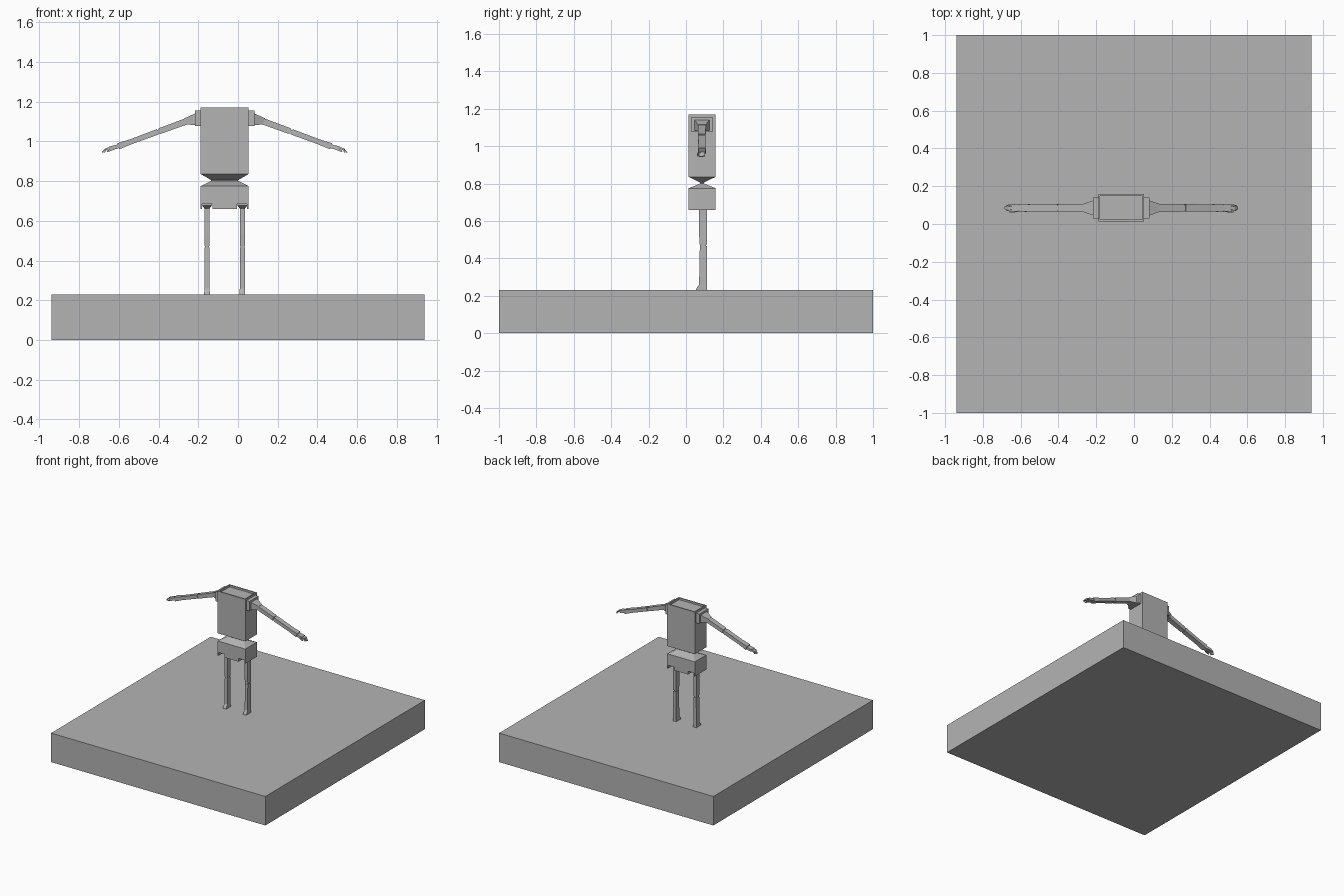
import bpy, bmesh, math
from mathutils import Vector

if "Cube" in bpy.data.objects:
    bpy.data.objects.remove(bpy.data.objects["Cube"])

CX, CY = -0.067, 0.086          # figure axis
mat = bpy.data.materials.new("plain_grey")
mat.diffuse_color = (0.456, 0.456, 0.456, 1)
mat.use_nodes = True
mat.node_tree.nodes["Principled BSDF"].inputs["Base Color"].default_value = mat.diffuse_color


def make(name, bm):
    bmesh.ops.recalc_face_normals(bm, faces=bm.faces)
    me = bpy.data.meshes.new(name)
    bm.to_mesh(me)
    bm.free()
    me.materials.append(mat)
    ob = bpy.data.objects.new(name, me)
    bpy.context.collection.objects.link(ob)
    return ob


def loft(name, rings):
    """Skin a list of four-point rings and cap both ends."""
    bm = bmesh.new()
    vs = [[bm.verts.new(p) for p in r] for r in rings]
    for a, b in zip(vs, vs[1:]):
        for i in range(4):
            j = (i + 1) % 4
            bm.faces.new((a[i], a[j], b[j], b[i]))
    bm.faces.new(vs[0])
    bm.faces.new(vs[-1])
    return make(name, bm)


def flat(x, y, z, hx, hy):
    """Horizontal rectangle ring."""
    return [(x - hx, y - hy, z), (x + hx, y - hy, z),
            (x + hx, y + hy, z), (x - hx, y + hy, z)]


def cross(s, u, z, h, hy, tilt=20, dy=0):
    """Ring across an arm at distance u from the figure axis; s is the side."""
    t = math.radians(tilt)
    n = Vector((s * math.sin(t), 0, math.cos(t))) * h
    c = Vector((CX + s * u, CY - 0.001 + dy, z))
    y = Vector((0, hy, 0))
    return [c - n - y, c - n + y, c + n + y, c + n - y]


# Base slab
loft("base", [flat(0, 0, 0, 0.94, 1), flat(0, 0, 0.23, 0.94, 1)])

# Torso with tapered underside and recessed top
loft("torso", [flat(CX, CY, 0.806, 0.07, 0.011), flat(CX, CY, 0.836, 0.121, 0.072),
               flat(CX, CY, 1.17, 0.121, 0.072), flat(CX, CY, 1.17, 0.112, 0.063),
               flat(CX, CY, 1.155, 0.112, 0.063)])

# Waist link
loft("waist", [flat(CX, CY, 0.797, 0.068, 0.010), flat(CX, CY, 0.81, 0.068, 0.010)])

# Pelvis: sloped cap over a block notched for the legs
loft("pelvis_top", [flat(CX, CY, 0.70, 0.121, 0.072), flat(CX, CY, 0.775, 0.121, 0.072),
                    flat(CX, CY, 0.80, 0.07, 0.011)])
right = [(0.062, 0.659), (0.062, 0.685), (0.113, 0.685), (0.113, 0.659),
         (0.121, 0.659), (0.121, 0.70)]
outline = [(-x, z) for x, z in reversed(right)] + right
bm = bmesh.new()
f = bm.faces.new([bm.verts.new((CX + x, CY - 0.072, z)) for x, z in outline])
ext = bmesh.ops.extrude_face_region(bm, geom=[f])
bmesh.ops.translate(bm, vec=(0, 0.144, 0),
                    verts=[v for v in ext["geom"] if isinstance(v, bmesh.types.BMVert)])
make("pelvis_notched_block", bm)

for s, side in ((-1, "left"), (1, "right")):
    # Legs
    x, y = CX + s * 0.089, 0.091
    loft(side + "_hip_joint", [flat(x, CY, 0.686, 0.025, 0.055), flat(x, CY, 0.678, 0.025, 0.055),
                               flat(x, y, 0.662, 0.013, 0.021)])
    loft(side + "_thigh", [flat(x, y, 0.67, 0.013, 0.021), flat(x, y, 0.53, 0.013, 0.021),
                           flat(x, y + 0.001, 0.474, 0.013, 0.019)])
    loft(side + "_knee", [flat(x, y, 0.48, 0.010, 0.015), flat(x, y, 0.46, 0.010, 0.015)])
    loft(side + "_shin", [flat(x, y + 0.002, 0.466, 0.012, 0.019),
                          flat(x, y, 0.26, 0.013, 0.021),
                          flat(x, y - 0.007, 0.24, 0.014, 0.028),
                          flat(x, y - 0.008, 0.229, 0.014, 0.030)])

    # Shoulder block and flared socket
    loft(side + "_shoulder", [cross(s, 0.118, 1.116, 0.039, 0.056, 0),
                              cross(s, 0.149, 1.116, 0.039, 0.056, 0)])
    loft(side + "_shoulder_flare", [cross(s, 0.147, 1.112, 0.029, 0.040, 0),
                                    cross(s, 0.197, 1.100, 0.017, 0.021)])
    # Arm
    loft(side + "_upper_arm", [cross(s, 0.195, 1.100, 0.016, 0.021),
                               cross(s, 0.329, 1.051, 0.015, 0.020)])
    loft(side + "_elbow", [cross(s, 0.322, 1.053, 0.010, 0.015),
                           cross(s, 0.345, 1.045, 0.010, 0.015)])
    loft(side + "_forearm", [cross(s, 0.337, 1.048, 0.014, 0.020),
                             cross(s, 0.470, 0.999, 0.013, 0.019),
                             cross(s, 0.536, 0.975, 0.016, 0.021)])
    # Hand: palm, four curled fingers and a thumb
    loft(side + "_palm", [cross(s, 0.530, 0.977, 0.010, 0.014),
                          cross(s, 0.550, 0.971, 0.010, 0.019, 12),
                          cross(s, 0.580, 0.966, 0.008, 0.020, 12)])
    for i, tip in enumerate((0.607, 0.616, 0.616, 0.607)):
        dy = (i - 1.5) * 0.0095
        loft(f"{side}_finger_{i + 1}", [cross(s, 0.575, 0.968, 0.005, 0.004, 15, dy),
                                        cross(s, 0.598, 0.960, 0.005, 0.004, 30, dy * 0.9),
                                        cross(s, tip, 0.944, 0.003, 0.003, 50, dy * 0.8)])
    loft(side + "_thumb", [cross(s, 0.552, 0.966, 0.005, 0.005, 25, -0.015),
                           cross(s, 0.575, 0.956, 0.005, 0.004, 20, -0.021),
                           cross(s, 0.592, 0.949, 0.003, 0.003, 20, -0.020)])
